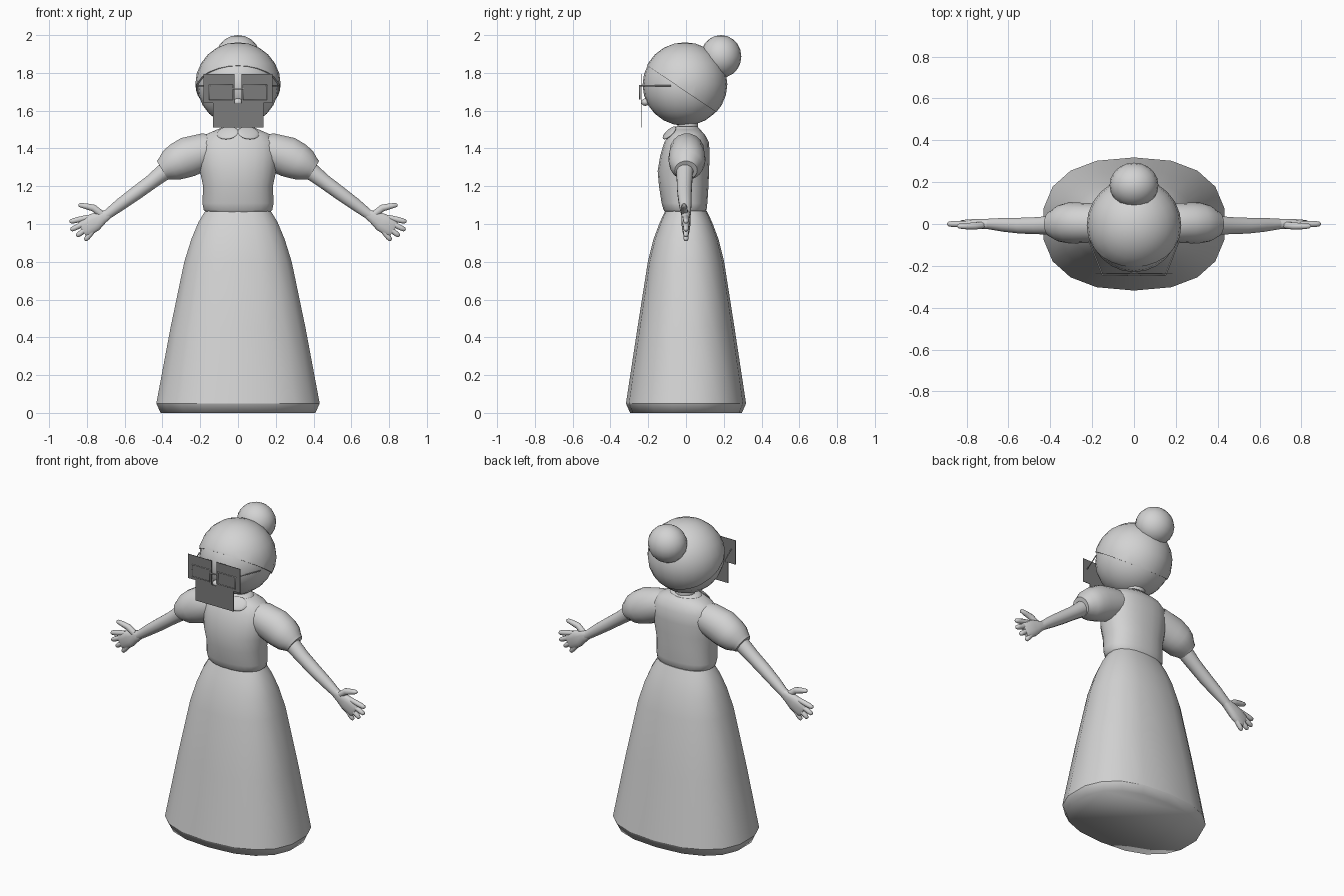
import bpy, bmesh
from math import sin, cos, pi, radians, copysign
from mathutils import Vector

cube = bpy.data.objects.get("Cube")
if cube:
    bpy.data.objects.remove(cube)


def material(name, value):
    m = bpy.data.materials.new(name)
    m.use_nodes = True
    colour = (value, value, value, 1)
    m.diffuse_color = colour
    m.node_tree.nodes["Principled BSDF"].inputs["Base Color"].default_value = colour
    return m


GREY = material("light_grey", 0.65)
DARK = material("dark_grey", 0.2)


def finish(name, bm, mat=GREY, angle=50):
    bmesh.ops.recalc_face_normals(bm, faces=bm.faces)
    for f in bm.faces:
        f.smooth = True
    mesh = bpy.data.meshes.new(name)
    bm.to_mesh(mesh)
    bm.free()
    mesh.set_sharp_from_angle(angle=radians(angle))
    mesh.materials.append(mat)
    ob = bpy.data.objects.new(name, mesh)
    bpy.context.collection.objects.link(ob)
    return ob


def loft(name, rows, sides=16, power=2, angle=50):
    """Skin rings along a path; each row is x, y, z, width radius, depth radius."""
    bm = bmesh.new()
    depth = Vector((0, 1, 0))
    rings = []
    for i, (x, y, z, rw, rd) in enumerate(rows):
        a, b = rows[max(i - 1, 0)], rows[min(i + 1, len(rows) - 1)]
        across = Vector((b[0] - a[0], 0, b[2] - a[2])).normalized().cross(depth)
        ring = []
        for k in range(sides):
            t = 2 * pi * k / sides + pi / sides
            c, s = (copysign(abs(v) ** (2 / power), v) for v in (cos(t), sin(t)))
            ring.append(bm.verts.new(Vector((x, y, z)) + across * c * rw + depth * s * rd))
        rings.append(ring)
    for p, q in zip(rings, rings[1:]):
        for k in range(sides):
            n = (k + 1) % sides
            bm.faces.new((p[k], p[n], q[n], q[k]))
    bm.faces.new(rings[0])
    bm.faces.new(rings[-1])
    return finish(name, bm, angle=angle)


def ball(name, centre, scale, segments=24, cut=None):
    bm = bmesh.new()
    bmesh.ops.create_uvsphere(bm, u_segments=segments, v_segments=segments // 2, radius=1)
    bmesh.ops.scale(bm, vec=scale, verts=bm.verts)
    bmesh.ops.translate(bm, vec=centre, verts=bm.verts)
    if cut:
        bmesh.ops.bisect_plane(bm, geom=bm.verts[:] + bm.edges[:] + bm.faces[:],
                               plane_co=cut[0], plane_no=cut[1], clear_inner=True)
        bmesh.ops.holes_fill(bm, edges=[e for e in bm.edges if e.is_boundary])
    return finish(name, bm)


def plate(name, x0, x1, z0, z1, y):
    bm = bmesh.new()
    bmesh.ops.create_cube(bm, size=1)
    bmesh.ops.scale(bm, vec=(x1 - x0, 0.003, z1 - z0), verts=bm.verts)
    bmesh.ops.translate(bm, vec=((x0 + x1) / 2, y, (z0 + z1) / 2), verts=bm.verts)
    return finish(name, bm, DARK)


def wire(name, points, closed=False):
    curve = bpy.data.curves.new(name, "CURVE")
    curve.dimensions = "3D"
    curve.bevel_depth = 0.0035
    curve.bevel_resolution = 0
    spline = curve.splines.new("POLY")
    spline.points.add(len(points) - 1)
    for p, co in zip(spline.points, points):
        p.co = (*co, 1)
    spline.use_cyclic_u = closed
    curve.materials.append(GREY)
    bpy.context.collection.objects.link(bpy.data.objects.new(name, curve))


# Long skirt and its turned-under hem
loft("skirt", [(0, 0, 0.05, 0.438, 0.318), (0, 0, 0.45, 0.362, 0.257),
               (0, 0, 0.8, 0.288, 0.202), (0, 0, 0.92, 0.25, 0.172),
               (0, 0, 1.01, 0.212, 0.138), (0, 0, 1.07, 0.175, 0.11)], 18, 2.4)
loft("skirt_hem", [(0, 0, 0, 0.415, 0.296), (0, 0, 0.05, 0.438, 0.318)], 18, 2.4, 80)

# Bodice, neck band and neck
loft("bodice", [(0, -0.005, 1.062, 0.17, 0.105), (0, -0.005, 1.075, 0.183, 0.115),
                (0, -0.008, 1.11, 0.19, 0.122), (0, -0.012, 1.2, 0.186, 0.132),
                (0, -0.014, 1.28, 0.203, 0.137), (0, -0.006, 1.36, 0.21, 0.132),
                (0, 0.003, 1.43, 0.205, 0.12), (0, 0.005, 1.475, 0.17, 0.095),
                (0, 0.002, 1.505, 0.1, 0.068)], 24, 2.3)
loft("neck_band", [(0, 0, 1.49, 0.105, 0.075), (0, 0, 1.505, 0.1, 0.072),
                   (0, 0, 1.515, 0.08, 0.062)], 20)
loft("neck", [(0, 0.01, 1.47, 0.06, 0.055), (0, 0.01, 1.58, 0.06, 0.055)], 16)

for side, s in (("left", 1), ("right", -1)):
    def limb(part, rows, sides=12, power=2):
        loft(side + "_" + part, [(s * x, y, z, w, d) for x, y, z, w, d in rows], sides, power)

    # Puffed sleeve
    limb("sleeve", [(0.08, 0.005, 1.4, 0.075, 0.08), (0.17, 0.005, 1.385, 0.098, 0.092),
                    (0.265, 0.005, 1.355, 0.108, 0.097), (0.315, 0.005, 1.332, 0.1, 0.097),
                    (0.355, 0.003, 1.31, 0.088, 0.088), (0.385, 0, 1.293, 0.066, 0.068),
                    (0.4, 0, 1.284, 0.058, 0.06)], 18)
    # Arm down to the wrist
    limb("arm", [(0.36, -0.005, 1.3, 0.05, 0.048), (0.46, -0.008, 1.222, 0.04, 0.042),
                 (0.54, -0.008, 1.163, 0.038, 0.039), (0.62, -0.004, 1.105, 0.034, 0.034),
                 (0.69, 0, 1.052, 0.027, 0.026), (0.715, 0, 1.035, 0.028, 0.022)])
    # Palm, thumb and four fingers
    limb("palm", [(0.685, 0, 1.054, 0.025, 0.024), (0.72, 0, 1.035, 0.036, 0.025),
                  (0.76, 0, 1.01, 0.05, 0.024), (0.81, 0, 0.978, 0.05, 0.02),
                  (0.825, 0, 0.969, 0.042, 0.013)], 12, 2.5)
    limb("thumb", [(0.72, -0.005, 1.05, 0.02, 0.018), (0.765, -0.01, 1.085, 0.02, 0.018),
                   (0.81, -0.01, 1.095, 0.016, 0.016), (0.837, -0.01, 1.1, 0.012, 0.012),
                   (0.845, -0.01, 1.101, 0.005, 0.005)], 8)
    for finger, root, tip in (("index", (0.815, 1.03), (0.892, 1.012)),
                              ("middle", (0.81, 1.005), (0.887, 0.968)),
                              ("ring", (0.795, 0.982), (0.855, 0.935)),
                              ("little", (0.765, 0.97), (0.81, 0.912))):
        rows = []
        for t, r in ((-0.3, 0.015), (0.3, 0.016), (0.7, 0.015), (0.92, 0.012), (1, 0.005)):
            x, z = (a + (b - a) * t for a, b in zip(root, tip))
            rows.append((x, 0, z, r, r))
        limb(finger + "_finger", rows, 8)

    # Rounded collar flap lying on the chest
    flap = ball(side + "_collar", (0, 0, 0), (0.06, 0.01, 0.045), 16)
    flap.location = (s * 0.055, -0.088, 1.482)
    flap.rotation_euler = (radians(-42), 0, s * radians(20))

    # Dark eye panel, lens frame and temple of the glasses
    x0, x1 = sorted((s * 0.018, s * 0.183))
    plate(side + "_eye_panel", x0, x1, 1.64, 1.793, -0.238)
    wire(side + "_lens_frame", [(s * x, -0.244, z) for x, z in
                                ((0.03, 1.66), (0.15, 1.66), (0.15, 1.735), (0.03, 1.735))], True)
    wire(side + "_temple", [(s * 0.15, -0.244, 1.732), (s * 0.215, -0.08, 1.732)])

wire("glasses_bridge", [(-0.03, -0.244, 1.715), (0.03, -0.244, 1.715)])
plate("mouth_panel", -0.132, 0.135, 1.51, 1.64, -0.236)

# Head, hair swept back over it, bun and nose
ball("head", (0, -0.008, 1.737), (0.216, 0.222, 0.217))
ball("hair", (0, -0.006, 1.74), (0.226, 0.225, 0.222),
     cut=((0, -0.03, 1.72), Vector((0, 0.56, 0.83))))
ball("hair_bun", (0, 0.185, 1.887), (0.117, 0.108, 0.113), 20)
ball("nose", (0, -0.215, 1.645), (0.026, 0.022, 0.02), 12)
